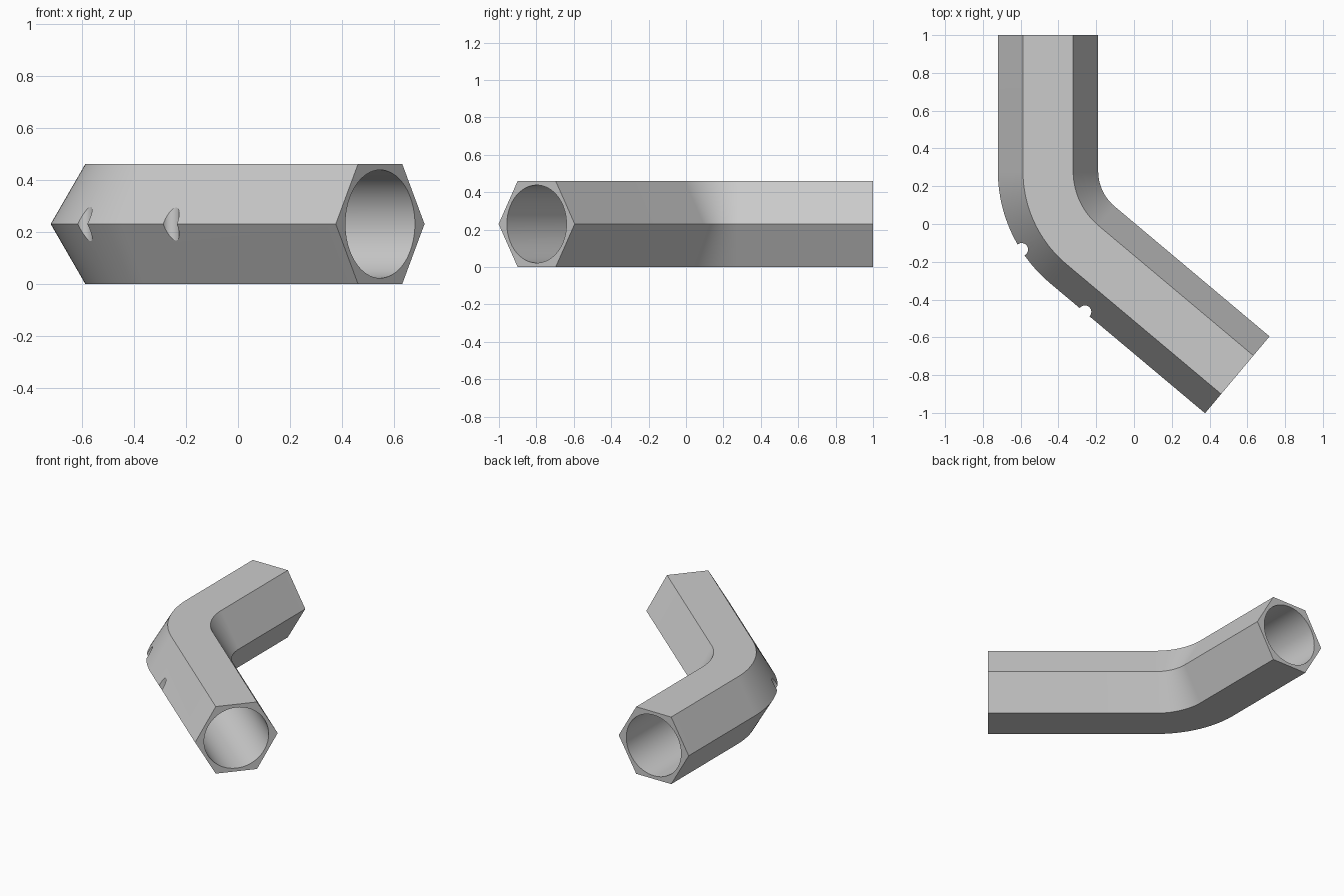
import bpy, bmesh, math
from mathutils import Vector

cube = bpy.data.objects.get("Cube")
if cube:
    bpy.data.objects.remove(cube)

APOTHEM = 0.23
HEX_RADIUS = APOTHEM / math.cos(math.pi / 6)
BORE_RADIUS = 0.208
BEND = math.radians(50)
BEND_RADIUS = 0.51
PIVOT = Vector((0.055, 0.28, APOTHEM))
LEG_A, LEG_B = 0.72, 1.07
BEND_STEPS = 24

grey = bpy.data.materials.new("light grey")
grey.use_nodes = True
colour = (0.6, 0.6, 0.6, 1)
grey.diffuse_color = colour
grey.node_tree.nodes["Principled BSDF"].inputs["Base Color"].default_value = colour


def outward(angle):
    """Direction from the bend pivot to the centre line."""
    return Vector((-math.cos(angle), -math.sin(angle), 0))


def stations(extra):
    """Centre points and outward directions along the bent path."""
    start, end = outward(0), outward(BEND)
    result = [(PIVOT + start * BEND_RADIUS + Vector((0, LEG_A + extra, 0)), start)]
    for i in range(BEND_STEPS + 1):
        d = outward(BEND * i / BEND_STEPS)
        result.append((PIVOT + d * BEND_RADIUS, d))
    along = Vector((math.sin(BEND), -math.cos(BEND), 0))
    result.append((PIVOT + end * BEND_RADIUS + along * (LEG_B + extra), end))
    return result


def finish(name, bm):
    bmesh.ops.recalc_face_normals(bm, faces=bm.faces)
    mesh = bpy.data.meshes.new(name)
    bm.to_mesh(mesh)
    bm.free()
    mesh.materials.append(grey)
    obj = bpy.data.objects.new(name, mesh)
    bpy.context.collection.objects.link(obj)
    return obj


def bent_rod(name, sides, radius, extra=0.0):
    """Sweep a regular polygon along the bent path."""
    bm = bmesh.new()
    rings = []
    for centre, d in stations(extra):
        ring = []
        for k in range(sides):
            a = math.tau * k / sides
            offset = d * math.cos(a) + Vector((0, 0, math.sin(a)))
            ring.append(bm.verts.new(centre + offset * radius))
        rings.append(ring)
    for r, s in zip(rings, rings[1:]):
        for k in range(sides):
            n = (k + 1) % sides
            bm.faces.new((r[k], r[n], s[n], s[k]))
    bm.faces.new(rings[0])
    bm.faces.new(rings[-1])
    return finish(name, bm)


def notch_cutter(name, x, y):
    """Upright round cutter for a notch in the outer corner."""
    bm = bmesh.new()
    bmesh.ops.create_cone(bm, cap_ends=True, segments=32, radius1=0.034,
                          radius2=0.034, depth=0.3)
    bmesh.ops.translate(bm, verts=bm.verts, vec=(x, y, APOTHEM))
    return finish(name, bm)


# Hexagonal tube with a round bore and two notches
tube = bent_rod("hexagonal_tube", 6, HEX_RADIUS)
cutters = [
    bent_rod("bore_cutter", 64, BORE_RADIUS, 0.1),
    notch_cutter("bend_notch_cutter", -0.595, -0.135),
    notch_cutter("leg_notch_cutter", -0.26, -0.465),
]

bpy.context.view_layer.objects.active = tube
for cutter in cutters:
    mod = tube.modifiers.new("cut", "BOOLEAN")
    mod.operation = "DIFFERENCE"
    mod.solver = "EXACT"
    mod.object = cutter
    bpy.ops.object.modifier_apply(modifier=mod.name)
for cutter in cutters:
    bpy.data.objects.remove(cutter)

# Smooth bend and bore, crisp hexagon edges
bpy.ops.object.select_all(action="DESELECT")
tube.select_set(True)
bpy.ops.object.shade_smooth_by_angle(angle=math.radians(30))
